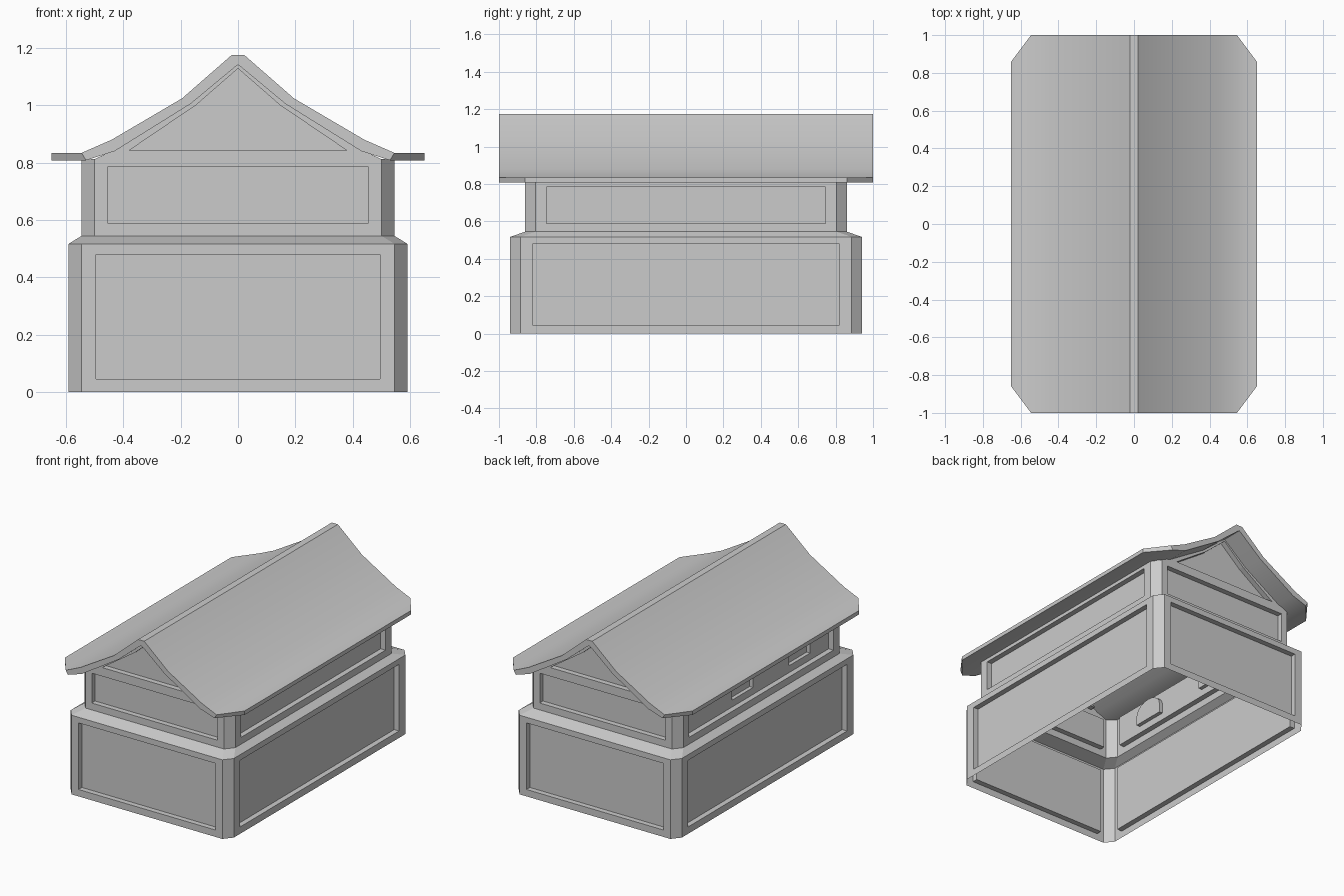
import bpy, bmesh
from math import cos, sin, pi
from mathutils import Vector

if "Cube" in bpy.data.objects:
    bpy.data.objects.remove(bpy.data.objects["Cube"])

UP = Vector((0, 0, 1))
FRONT, BACK = Vector((0, -1, 0)), Vector((0, 1, 0))
RIGHT, LEFT = Vector((1, 0, 0)), Vector((-1, 0, 0))


def finish(bm, name, smooth=False, fix=False):
    bmesh.ops.remove_doubles(bm, verts=bm.verts, dist=1e-5)
    if fix:
        bmesh.ops.recalc_face_normals(bm, faces=bm.faces)
    me = bpy.data.meshes.new(name)
    bm.to_mesh(me)
    bm.free()
    ob = bpy.data.objects.new(name, me)
    bpy.context.collection.objects.link(ob)
    if smooth:
        bpy.ops.object.select_all(action='DESELECT')
        ob.select_set(True)
        bpy.context.view_layer.objects.active = ob
        bpy.ops.object.shade_smooth_by_angle(angle=pi / 6)
    return ob


def face(bm, pts):
    bm.faces.new([bm.verts.new(p) for p in pts])


def on_wall(n, dist, pts):
    # (u, z) points on a wall with outward normal n; u runs right seen from outside
    t = UP.cross(n)
    return [n * dist + t * u + UP * z for u, z in pts]


def rect(u0, u1, z0, z1):
    return [(u0, z0), (u1, z0), (u1, z1), (u0, z1)]


def recess(bm, n, dist, outer, inner, depth, fill=True):
    # flat border between two outlines, then a sunk panel
    a, b = on_wall(n, dist, outer), on_wall(n, dist, inner)
    c = on_wall(n, dist - depth, inner)
    for i in range(len(a)):
        j = (i + 1) % len(a)
        if (a[i] - a[j]).length > 1e-6:
            face(bm, [a[i], a[j], b[j], b[i]])
        face(bm, [b[i], b[j], c[j], c[i]])
    if fill:
        face(bm, c)


def octagon(hx, hy, fx, fy, z):
    q = [(fx, -hy), (hx, -fy), (hx, fy), (fx, hy)]
    return [Vector((x, y, z)) for x, y in q + [(-x, -y) for x, y in q]]


def storey(bm, hx, hy, fx, fy, z0, z1, px, py, pz0, pz1, depth, open_sides=()):
    lo, hi = octagon(hx, hy, fx, fy, z0), octagon(hx, hy, fx, fy, z1)
    for i in range(0, 8, 2):                      # chamfered corners
        face(bm, [lo[i], lo[i + 1], hi[i + 1], hi[i]])
    for n, d, f, p in ((FRONT, hy, fx, px), (BACK, hy, fx, px),
                       (RIGHT, hx, fy, py), (LEFT, hx, fy, py)):
        recess(bm, n, d, rect(-f, f, z0, z1), rect(-p, p, pz0, pz1), depth,
               n not in open_sides)


DEPTH = 0.035

# lower storey and sloped ledge
bm = bmesh.new()
storey(bm, 0.59, 0.94, 0.545, 0.885, 0, 0.517, 0.495, 0.82, 0.045, 0.48, DEPTH)
a = octagon(0.59, 0.94, 0.545, 0.885, 0.517)
b = octagon(0.545, 0.86, 0.50, 0.805, 0.545)
for i in range(8):
    j = (i + 1) % 8
    face(bm, [a[i], a[j], b[j], b[i]])
finish(bm, "lower_storey")

# upper storey, with two arched niches in the left panel
bm = bmesh.new()
storey(bm, 0.545, 0.86, 0.50, 0.805, 0.545, 0.812, 0.455, 0.745, 0.59, 0.785,
       DEPTH, (LEFT,))
for u0, u1, c in ((-0.745, 0.155, -0.145), (0.155, 0.745, 0.445)):
    N, w = 10, 0.108
    arc = [(c + w * cos(pi * k / N), 0.695 + 0.075 * sin(pi * k / N)) for k in range(N + 1)]
    top = [(u1 + (u0 - u1) * k / N, 0.785) for k in range(N + 1)]
    recess(bm, LEFT, 0.545 - DEPTH, [(u0, 0.59), (u1, 0.59)] + top,
           [(c - w, 0.635), (c + w, 0.635)] + arc, 0.025)
finish(bm, "upper_storey")

# gables with sunk triangular panels
outer = [(-0.50, 0.812), (0.50, 0.812), (0.44, 0.84), (0.165, 1.007), (0, 1.142),
         (-0.165, 1.007), (-0.44, 0.84)]
inner = [(-0.38, 0.842), (0.38, 0.842), (0.33, 0.876), (0.147, 1.0), (0, 1.128),
         (-0.147, 1.0), (-0.33, 0.876)]
bm = bmesh.new()
for n in (FRONT, BACK):
    recess(bm, n, 0.86, outer, inner, DEPTH)
finish(bm, "gables")

# swept roof: paired top and underside profiles, eave corners cut off
top = [(0, 1.175), (0.022, 1.175), (0.195, 1.024), (0.44, 0.88), (0.545, 0.834), (0.65, 0.834)]
low = [(0, 1.14), (0.012, 1.132), (0.165, 1.005), (0.43, 0.84), (0.53, 0.808), (0.65, 0.808)]
bm = bmesh.new()


def edge_y(i):
    return 0.86 if i == 5 else 1.0


for s in (-1, 1):
    def P(prof, i, e):
        return Vector((s * prof[i][0], e * edge_y(i), prof[i][1]))
    for i in range(5):
        for prof in (top, low):
            face(bm, [P(prof, i, -1), P(prof, i + 1, -1), P(prof, i + 1, 1), P(prof, i, 1)])
        for e in (-1, 1):
            face(bm, [P(top, i, e), P(top, i + 1, e), P(low, i + 1, e), P(low, i, e)])
    face(bm, [P(top, 5, -1), P(low, 5, -1), P(low, 5, 1), P(top, 5, 1)])
finish(bm, "roof", smooth=True, fix=True)
